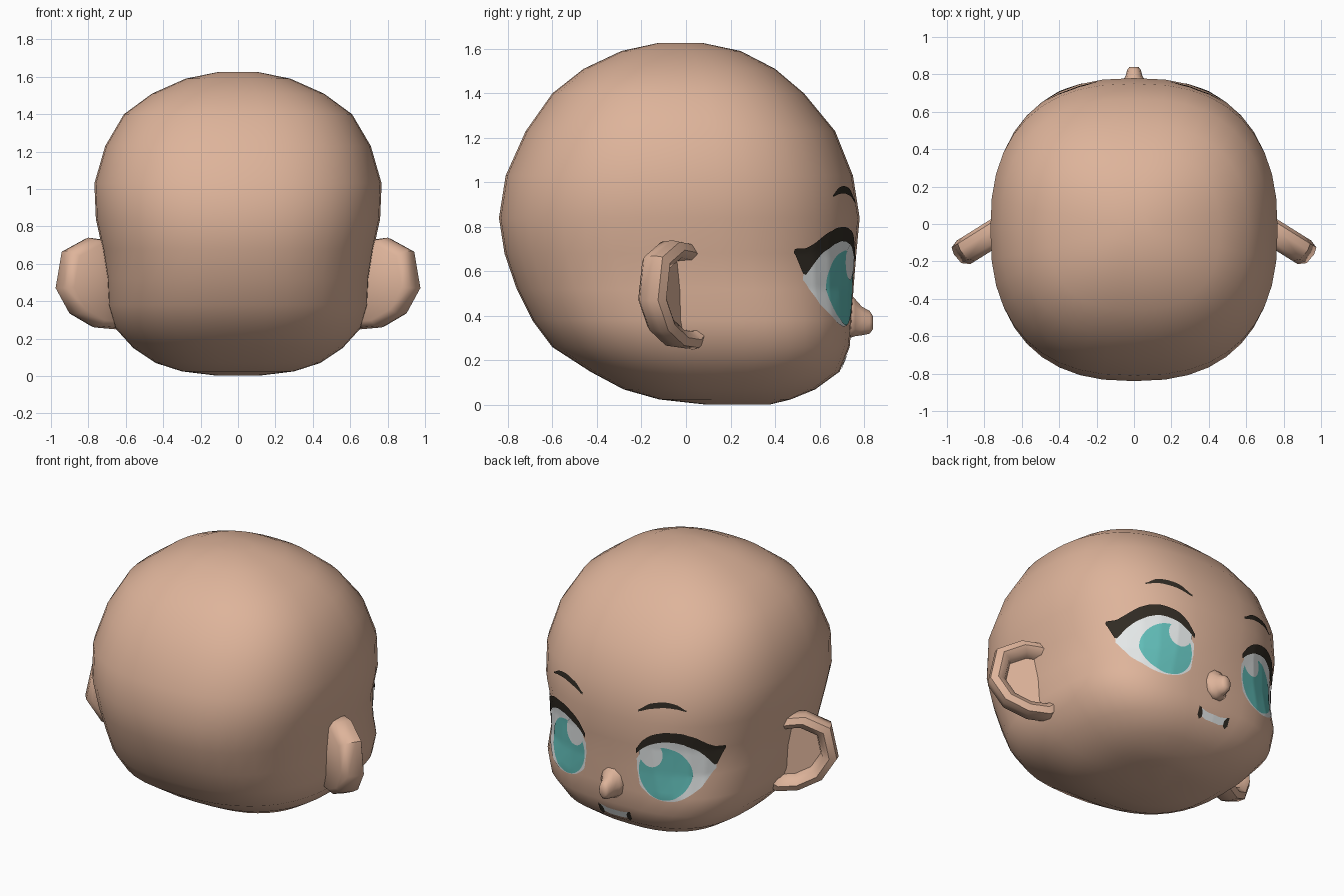
import bpy, bmesh, math
from mathutils import Vector
from mathutils.bvhtree import BVHTree

if "Cube" in bpy.data.objects:
    bpy.data.objects.remove(bpy.data.objects["Cube"])


def material(name, rgb):
    m = bpy.data.materials.new(name)
    m.diffuse_color = (*rgb, 1)
    m.use_nodes = True
    m.node_tree.nodes["Principled BSDF"].inputs["Base Color"].default_value = m.diffuse_color
    return m


SKIN = material("skin", (0.73, 0.455, 0.325))
WHITE = material("eye white", (0.84, 0.87, 0.87))
TEAL = material("iris teal", (0.12, 0.51, 0.48))
DARK = material("dark brown", (0.03, 0.024, 0.017))


def finish(bm, name, mat, angle=180):
    me = bpy.data.meshes.new(name)
    bm.to_mesh(me)
    bm.free()
    ob = bpy.data.objects.new(name, me)
    bpy.context.collection.objects.link(ob)
    me.materials.append(mat)
    bpy.ops.object.select_all(action='DESELECT')
    ob.select_set(True)
    bpy.context.view_layer.objects.active = ob
    bpy.ops.object.shade_smooth_by_angle(angle=math.radians(angle))
    return ob


def loft(loops):
    """Skin a list of equal-length closed loops and cap both ends."""
    bm = bmesh.new()
    rings = [[bm.verts.new(p) for p in lp] for lp in loops]
    n = len(rings[0])
    for a, b in zip(rings, rings[1:]):
        for i in range(n):
            j = (i + 1) % n
            bm.faces.new((a[i], a[j], b[j], b[i]))
    bm.faces.new(rings[0])
    bm.faces.new(rings[-1])
    bmesh.ops.recalc_face_normals(bm, faces=bm.faces)
    return bm


# Head: rings of (height, half width, back y, front y, squareness of face side)
HEAD = [(0.003, .12, .08, .38, 2.4), (.025, .30, -.12, .47, 2.5), (.07, .44, -.28, .58, 2.6),
        (.15, .56, -.43, .69, 2.8), (.26, .66, -.60, .735, 3.0), (.38, .695, -.69, .745, 3.0),
        (.52, .70, -.76, .752, 2.65), (.68, .725, -.815, .765, 2.45), (.84, .76, -.84, .78, 2.45),
        (1.03, .768, -.81, .75, 2.45), (1.23, .71, -.72, .67, 2.45), (1.4, .61, -.60, .53, 2.45),
        (1.51, .46, -.46, .40, 2.4), (1.59, .28, -.29, .245, 2.3), (1.627, .10, -.12, .07, 2.2)]


def head_ring(z, hw, yb, yf, nf, seg=40):
    pts = []
    for i in range(seg):
        a = 2 * math.pi * i / seg
        c, s = math.cos(a), math.sin(a)
        e = 2 / (nf if s > 0 else 2.45)
        pts.append((math.copysign(abs(c) ** e, c) * hw,
                    (yb + yf) / 2 + math.copysign(abs(s) ** e, s) * (yf - yb) / 2, z))
    return pts


bm = loft([head_ring(*r) for r in HEAD])
surface = BVHTree.FromBMesh(bm)
finish(bm, "head", SKIN)


# Nose: small oval loops growing out of the face (y, half width, low z, high z)
def oval(y, w, z0, z1):
    return [(w * math.cos(k * math.pi / 5), y,
             (z0 + z1) / 2 + (z1 - z0) / 2 * math.sin(k * math.pi / 5)) for k in range(10)]


finish(loft([oval(.72, .10, .29, .52), oval(.76, .065, .305, .48), oval(.79, .045, .31, .445),
             oval(.825, .036, .318, .425), oval(.84, .024, .34, .40)]), "nose", SKIN)

# Ears: outline in (outward, height), lofted through the rim into a recess
EAR = [(-.10, .66), (-.04, .70), (.04, .728), (.15, .74), (.30, .67), (.34, .47),
       (.25, .33), (.11, .26), (-.02, .25), (-.10, .30)]
EAR_LOOPS = [(.64, -.075), (.68, -.02), (.82, .005), (.97, -.012), (1.0, -.05), (.97, -.11), (.84, -.14)]


def ear_point(u, z, scale, depth, side):
    u = .05 + (u - .05) * scale
    z = .495 + (z - .495) * scale
    return (side * (.70 + .85 * u + .53 * depth), .06 - .53 * u + .85 * depth, z)


for side, label in ((1, "right"), (-1, "left")):
    finish(loft([[ear_point(u, z, s, d, side) for u, z in EAR] for s, d in EAR_LOOPS]),
           label + "_ear", SKIN, 50)


# Painted face details: thin plates projected onto the face
def interp(pts, x):
    for (x0, z0), (x1, z1) in zip(pts, pts[1:]):
        if x <= x1:
            return z0 + (z1 - z0) * max(0, x - x0) / (x1 - x0)
    return pts[-1][1]


def smooth_curve(pts):
    """Catmull-Rom style refinement of a short x-ordered curve."""
    out = []
    for i in range(len(pts) - 1):
        p = [Vector(pts[min(max(k, 0), len(pts) - 1)]) for k in (i - 1, i, i + 1, i + 2)]
        for k in range(6):
            t = k / 6
            z = 0.5 * (2 * p[1].y + (p[2].y - p[0].y) * t
                       + (2 * p[0].y - 5 * p[1].y + 4 * p[2].y - p[3].y) * t * t
                       + (3 * p[1].y - p[0].y - 3 * p[2].y + p[3].y) * t ** 3)
            out.append((p[1].x + (p[2].x - p[1].x) * t, z))
    return out + [tuple(pts[-1])]


def plate(name, mat, low, high, lift, side=1, cols=40, rows=14):
    bm = bmesh.new()
    x0, x1 = low[0][0], low[-1][0]
    grid = []
    for i in range(cols + 1):
        x = x0 + (x1 - x0) * (1 - math.cos(math.pi * i / cols)) / 2
        zl, zh = interp(low, x), interp(high, x)
        col = []
        for j in range(rows + 1):
            z = zl + (zh - zl) * j / rows
            hit, nor, _, _ = surface.ray_cast(Vector((side * x, 2, z)), Vector((0, -1, 0)))
            col.append(bm.verts.new(hit + nor * lift))
        grid.append(col)
    for a, b in zip(grid, grid[1:]):
        for j in range(rows):
            q = (a[j], a[j + 1], b[j + 1], b[j])
            bm.faces.new(q if side > 0 else q[::-1])
    finish(bm, name, mat)


def ellipse(cx, cz, rx, rz):
    ang = [math.pi * k / 32 for k in range(33)]
    return [[(cx - rx * math.cos(a), cz + s * rz * math.sin(a)) for a in ang] for s in (-1, 1)]


EYE_LOW = smooth_curve([(.178, .53), (.195, .43), (.26, .375), (.36, .353), (.45, .378), (.53, .45), (.58, .56)])
EYE_HIGH = smooth_curve([(.178, .60), (.22, .68), (.30, .735), (.40, .75), (.50, .71), (.58, .59)])
LASH_LOW = [(.178, .635), (.22, .675), (.26, .703), (.30, .722), (.35, .735), (.40, .737),
            (.45, .722), (.50, .69), (.54, .645), (.578, .575), (.615, .69)]
LASH_HIGH = [(.178, .665), (.22, .725), (.26, .76), (.30, .782), (.35, .797), (.40, .802),
             (.45, .796), (.50, .775), (.54, .74), (.578, .705), (.615, .703)]
BROW_LOW = smooth_curve([(.195, .905), (.26, .93), (.34, .948), (.41, .948), (.465, .935)])
BROW_HIGH = smooth_curve([(.195, .918), (.26, .962), (.34, .982), (.41, .975), (.465, .942)])

for side, label in ((1, "right"), (-1, "left")):
    plate(label + "_eye_white", WHITE, EYE_LOW, EYE_HIGH, .003, side)
    plate(label + "_iris", TEAL, *ellipse(.338, .527, .148, .167), .005, side)
    plate(label + "_eye_highlight", WHITE, *ellipse(.265, .645, .07, .085), .007, side)
    plate(label + "_lash", DARK, LASH_LOW, LASH_HIGH, .008, side)
    plate(label + "_brow", DARK, BROW_LOW, BROW_HIGH, .005, side)
    plate(label + "_mouth_corner", DARK, [(.08, .175), (.095, .16), (.112, .18)],
          [(.08, .20), (.095, .225), (.112, .23)], .006, side, 12, 6)

# Mouth: white smile strip
plate("mouth", WHITE, [(-.10, .185), (-.05, .17), (.05, .17), (.10, .185)],
      [(-.10, .225), (-.05, .212), (.05, .212), (.10, .225)], .004)
